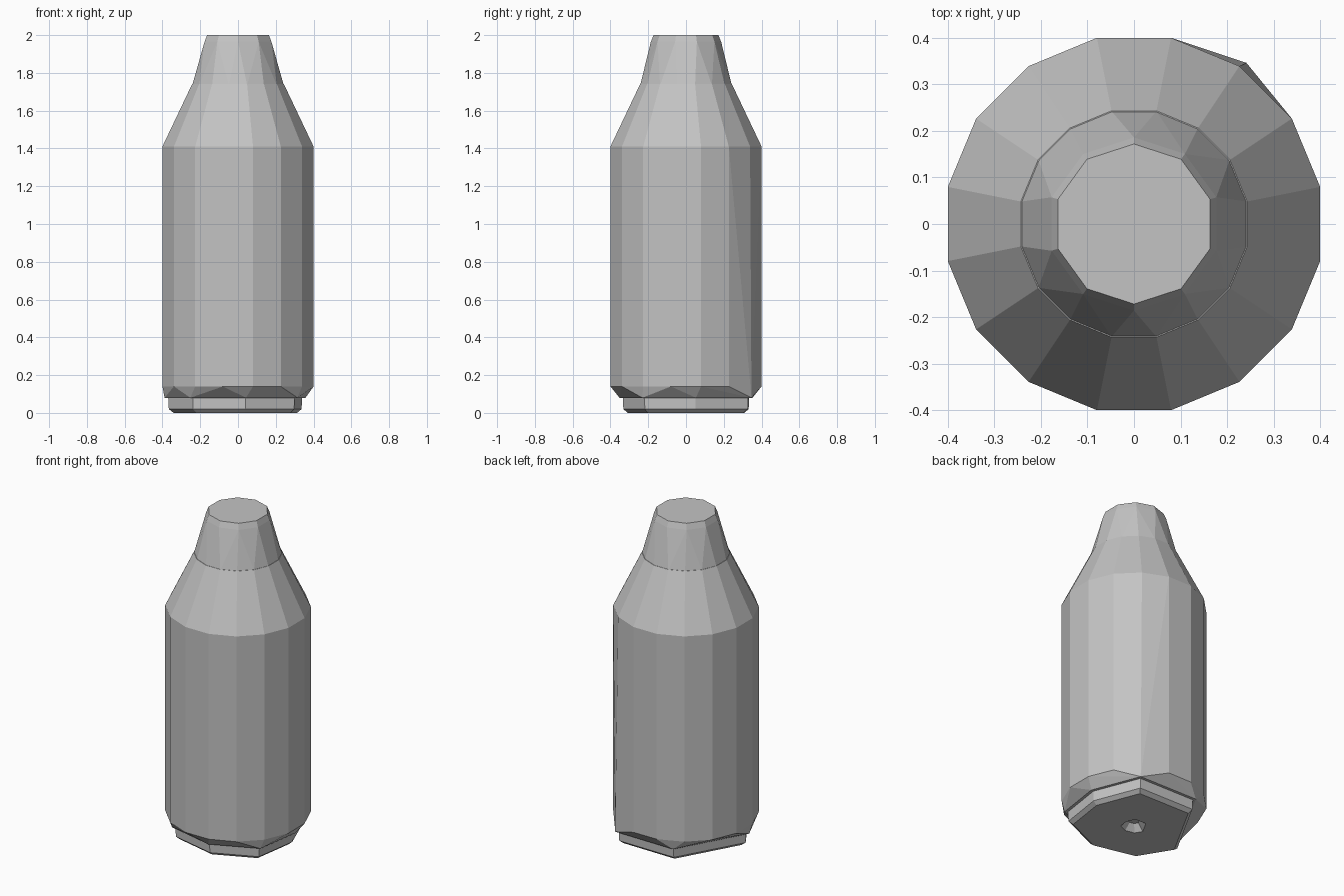
import bpy
import bmesh
import math

cube = bpy.data.objects.get("Cube")
if cube:
    bpy.data.objects.remove(cube, do_unlink=True)

grey = bpy.data.materials.new("plain_grey")
grey.use_nodes = True
colour = (0.55, 0.55, 0.55, 1)
grey.diffuse_color = colour
grey.node_tree.nodes["Principled BSDF"].inputs["Base Color"].default_value = colour


def finish(name, bm):
    bmesh.ops.recalc_face_normals(bm, faces=bm.faces)
    mesh = bpy.data.meshes.new(name)
    bm.to_mesh(mesh)
    bm.free()
    mesh.materials.append(grey)
    obj = bpy.data.objects.new(name, mesh)
    bpy.context.collection.objects.link(obj)
    return obj


def ring(radius, z, sides):
    """Regular polygon with a flat side facing each axis."""
    step = math.tau / sides
    return [(radius * math.cos(step * (i + 0.5)), radius * math.sin(step * (i + 0.5)), z)
            for i in range(sides)]


def scaled(outline, scale, z):
    return [(x * scale, y * scale, z) for x, y in outline]


def hull(name, points):
    """Faceted convex solid wrapped around stacked outlines."""
    bm = bmesh.new()
    for p in points:
        bm.verts.new(p)
    bmesh.ops.convex_hull(bm, input=bm.verts)
    bmesh.ops.dissolve_limit(bm, angle_limit=0.01, verts=bm.verts, edges=bm.edges)
    return finish(name, bm)


def loft(name, rings):
    """Solid skinned between matching outlines, closed at both ends."""
    bm = bmesh.new()
    loops = [[bm.verts.new(p) for p in r] for r in rings]
    for low, high in zip(loops, loops[1:]):
        for i in range(len(low)):
            j = (i + 1) % len(low)
            bm.faces.new((low[i], low[j], high[j], high[i]))
    bm.faces.new(loops[0])
    bm.faces.new(loops[-1])
    return finish(name, bm)


# Uneven outline shared by the foot and the underside of the body
foot_outline = [(0.30, -0.22), (0.04, -0.335), (-0.24, -0.27), (-0.37, -0.06),
                (-0.15, 0.335), (0.23, 0.33), (0.34, 0.05)]

# Body: straight sides, sloping shoulder and chamfered lower edge
hull("bottle_body",
     scaled(foot_outline, 1.05, 0.08) + ring(0.408, 0.14, 16)
     + ring(0.408, 1.41, 16) + ring(0.248, 1.74, 16))

# Cap: tapering, with fewer sides at its bevelled top
hull("bottle_cap",
     ring(0.247, 1.735, 16) + ring(0.186, 1.965, 10) + ring(0.172, 2.0, 10))

# Foot: thin pad with a rounded lower edge and a small dent beneath
loft("bottle_foot",
     [scaled(foot_outline, s, z) for s, z in
      ((0.1, 0.04), (0.2, 0), (0.92, 0), (0.99, 0.02), (1, 0.09))])
